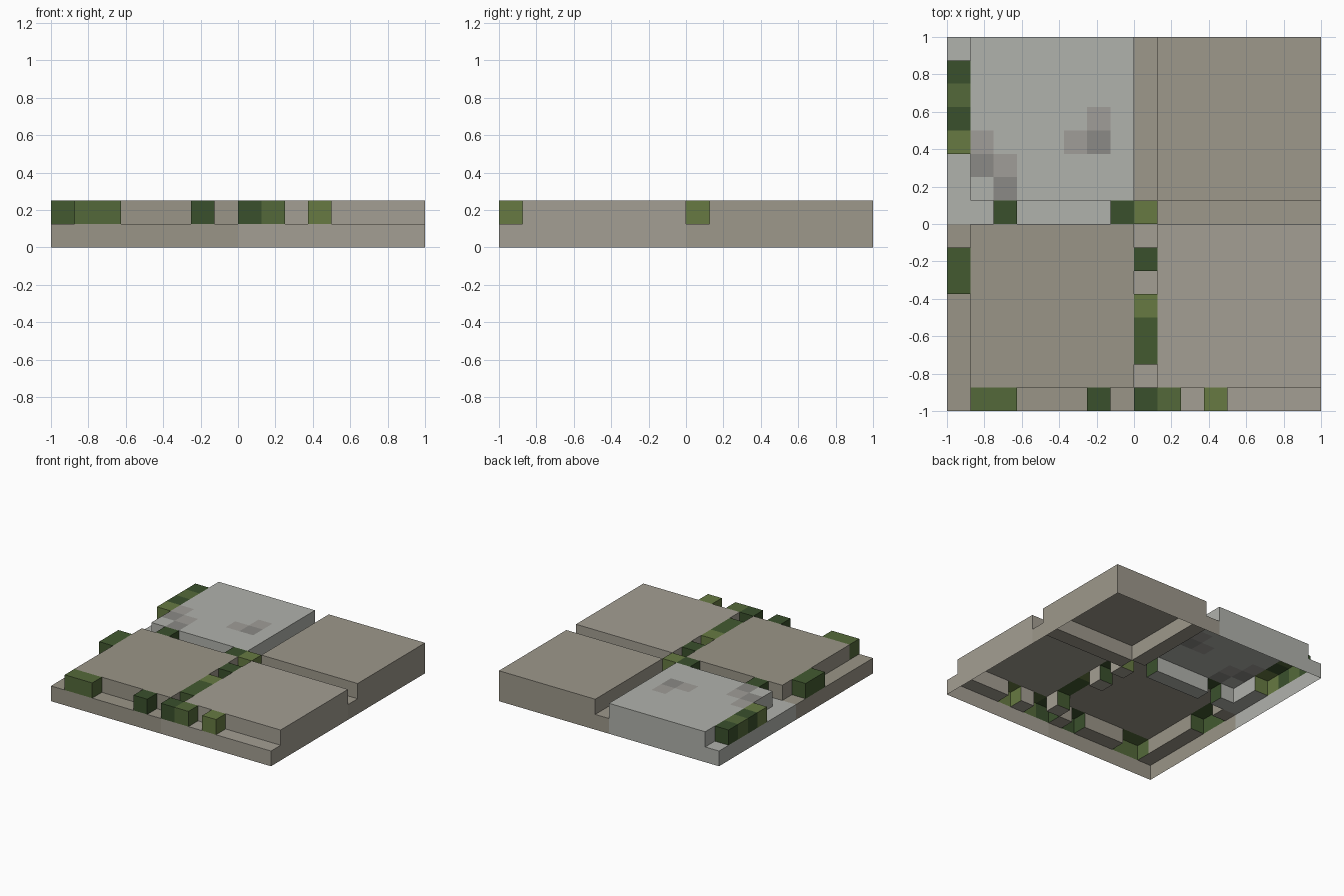
import bpy, bmesh, math
from mathutils import Vector

if "Cube" in bpy.data.objects:
    bpy.data.objects.remove(bpy.data.objects["Cube"])

C = 0.125   # block size; the floor is 16 x 16 blocks, two layers high
N = 16


def material(name, hexcode):
    rgb = [int(hexcode[i:i + 2], 16) / 255 for i in (0, 2, 4)]
    lin = [c / 12.92 if c <= 0.04045 else ((c + 0.055) / 1.055) ** 2.4 for c in rgb]
    m = bpy.data.materials.new(name)
    m.diffuse_color = (*lin, 1)
    m.use_nodes = True
    m.node_tree.nodes["Principled BSDF"].inputs["Base Color"].default_value = m.diffuse_color
    return m


MATS = {
    "back_left": material("pale_stone", "b0b2ac"),
    "back_right": material("stone_a", "9d988b"),
    "front_left": material("stone_b", "9a9587"),
    "front_right": material("stone_c", "a49f93"),
    "spot": material("stone_spot", "a09d98"),
    "dark_spot": material("stone_dark_spot", "8b8a86"),
    "d": material("moss_dark", "3a502c"),
    "k": material("moss_deep", "435a30"),
    "m": material("moss_mid", "54693a"),
    "l": material("moss_light", "677a42"),
}

# Moss blocks by (column, row), counted from the front left corner
MOSS = {}


def moss_run(col, row, shades, dx, dy):
    for k, s in enumerate(shades):
        if s != ".":
            MOSS[(col + k * dx, row + k * dy)] = s


moss_run(0, 5, "kk....ldmd", 0, 1)         # left edge
moss_run(8, 0, "d.kkl.d.l", 0, 1)          # centre groove
moss_run(1, 0, "mm...d..mm", 1, 0)         # front edge
moss_run(8, 0, "dm.l", 1, 0)
MOSS.pop((10, 0), None)
moss_run(2, 8, "d....d", 1, 0)             # cross groove
MOSS[(7, 8)] = "d"
MOSS[(8, 8)] = "l"

# Worn spots on the pale slab
SPOTS = {(1, 11): "spot", (2, 10): "spot", (6, 12): "spot", (5, 11): "spot",
         (1, 10): "dark_spot", (2, 9): "dark_spot", (6, 11): "dark_spot"}


def tile_of(i, j):
    return ("back" if j >= 8 else "front") + ("_right" if i >= 8 else "_left")


def filled(i, j, k):
    if not (0 <= i < N and 0 <= j < N):
        return False
    return k == 0 or (k == 1 and ((i % 8 and j % 8) or (i, j) in MOSS))


parts = {}   # part name -> (bmesh, material keys)


def add_face(part, mat, centre, normal):
    bm, keys = parts.setdefault(part, (bmesh.new(), []))
    if mat not in keys:
        keys.append(mat)
    n = Vector(normal)
    u = Vector((n.y, n.z, n.x))
    v = n.cross(u)
    h = C / 2
    c = centre + n * h
    f = bm.faces.new([bm.verts.new(c + (u * a + v * b) * h)
                      for a, b in ((-1, -1), (1, -1), (1, 1), (-1, 1))])
    f.material_index = keys.index(mat)


# Only the exposed skin is built: tops and sides, open underneath
for i in range(N):
    for j in range(N):
        for k in (0, 1):
            if not filled(i, j, k):
                continue
            mossy = k == 1 and (i, j) in MOSS
            part = "moss" if mossy else "paving_" + tile_of(i, j)
            mat = MOSS[(i, j)] if mossy else tile_of(i, j)
            centre = Vector((i + .5 - N / 2, j + .5 - N / 2, k + .5)) * C
            for n in ((1, 0, 0), (-1, 0, 0), (0, 1, 0), (0, -1, 0), (0, 0, 1)):
                if not filled(i + n[0], j + n[1], k + n[2]):
                    top = n[2] and k == 1 and not mossy
                    add_face(part, SPOTS.get((i, j), mat) if top else mat, centre, n)

# Weld, merge coplanar faces of one colour, and make the objects
for name, (bm, keys) in parts.items():
    bmesh.ops.remove_doubles(bm, verts=bm.verts, dist=0.001)
    bmesh.ops.dissolve_limit(bm, angle_limit=math.radians(1), verts=bm.verts,
                             edges=bm.edges, delimit={'MATERIAL'})
    me = bpy.data.meshes.new(name)
    bm.to_mesh(me)
    bm.free()
    for key in keys:
        me.materials.append(MATS[key])
    bpy.context.collection.objects.link(bpy.data.objects.new(name, me))
